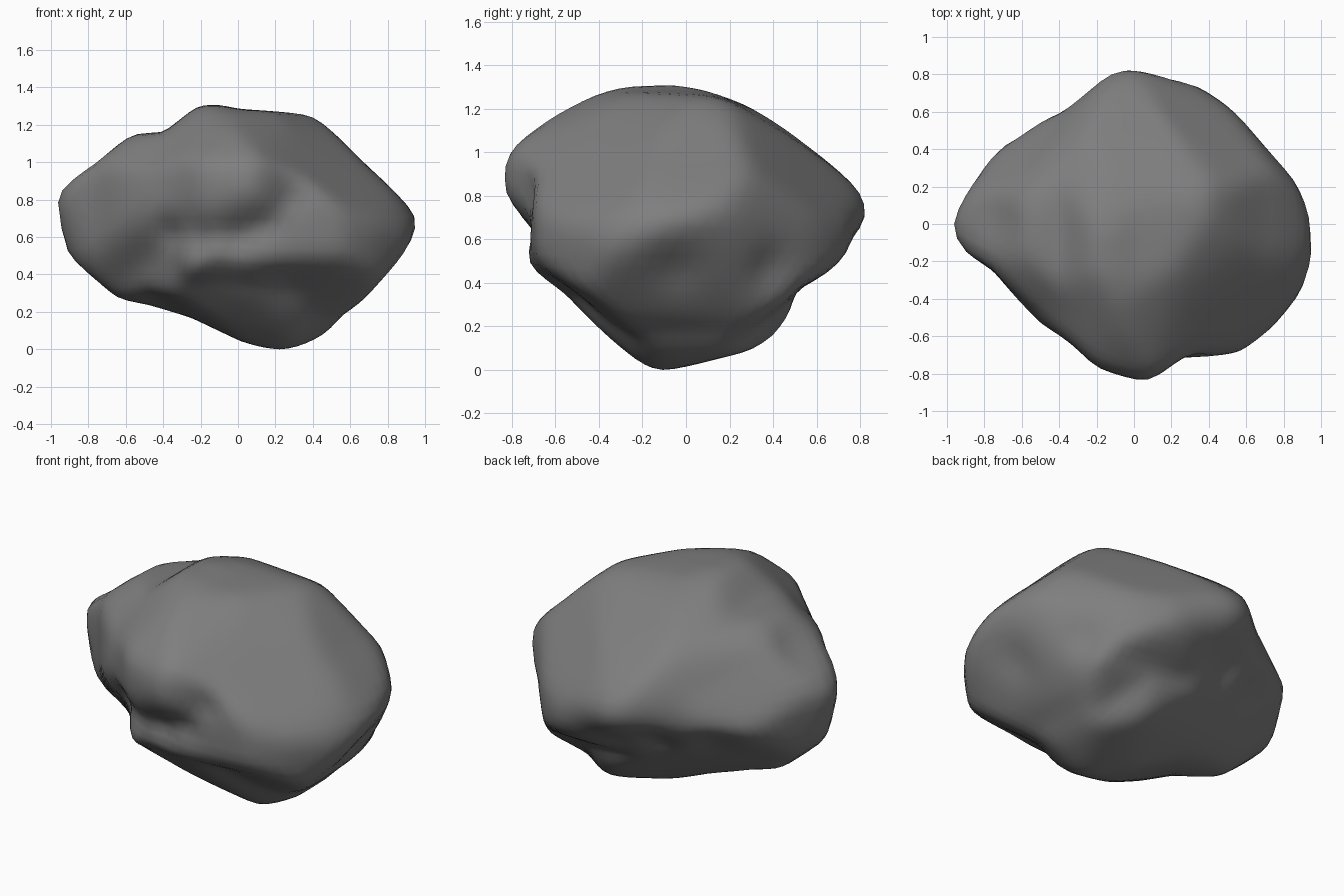
import bpy
import bmesh
import math
from mathutils import Vector

cube = bpy.data.objects.get("Cube")
if cube:
    bpy.data.objects.remove(cube, do_unlink=True)

CENTRE = Vector((0, 0, 0.67))

# Outlines of the boulder, each lying in a plane through its centre
FRONT = [(-1.02, .82), (-.98, .91), (-.87, .97), (-.78, 1.01), (-.66, 1.14), (-.54, 1.18),
         (-.4, 1.18), (-.2, 1.34), (-.1, 1.34), (0, 1.31), (.41, 1.28), (.55, 1.18), (.72, 1),
         (.83, .93), (.93, .81), (1.03, .71), (.94, .55), (.8, .4), (.7, .27), (.57, .21),
         (.48, .11), (.33, .03), (.22, 0), (.02, .06), (-.25, .19), (-.48, .26), (-.67, .29),
         (-.84, .42), (-.96, .53), (-1.01, .68)]
SIDE = [(-.86, .87), (-.83, 1.02), (-.77, 1.11), (-.62, 1.21), (-.45, 1.29), (-.28, 1.33),
        (-.06, 1.34), (.08, 1.31), (.3, 1.24), (.5, 1.13), (.65, 1.01), (.79, .86), (.85, .76),
        (.82, .63), (.72, .48), (.51, .39), (.47, .27), (.41, .17), (.3, .11), (-.14, 0),
        (-.4, .13), (-.55, .36), (-.73, .49), (-.73, .67)]
PLAN = [(-1.03, -.06), (-.91, .22), (-.71, .47), (-.62, .53), (-.39, .6), (-.14, .81),
        (-.03, .86), (.34, .74), (.6, .58), (.9, .22), (1.01, .03), (1.01, -.1), (.96, -.26),
        (.9, -.4), (.77, -.55), (.56, -.69), (.25, -.73), (.06, -.86), (-.2, -.77),
        (-.33, -.65), (-.5, -.55), (-.78, -.22), (-.88, -.19)]
SLANT_A = [(-.85, .36), (-.83, .43), (-.6, .53), (-.47, .63), (.07, .66), (.46, .5), (.78, .15),
           (.86, -.1), (.72, -.4), (.34, -.68), (.12, -.72), (-.28, -.52), (-.55, -.37),
           (-.6, -.15), (-.72, -.04), (-.82, .08)]
SLANT_B = [(-.86, .22), (-.83, .31), (-.59, .48), (-.39, .62), (-.02, .7), (.37, .7), (.63, .55),
           (.74, .3), (.85, -.09), (.76, -.38), (.51, -.53), (-.43, -.55), (-.53, -.4),
           (-.77, -.29)]
SLANT_C = [(-.95, .01), (-.94, .12), (-.78, .39), (-.35, .66), (-.21, .7), (.41, .56),
           (.55, .47), (.65, .26), (.84, -.02), (.77, -.41), (.54, -.53), (.25, -.52),
           (-.13, -.6), (-.35, -.58), (-.51, -.41), (-.9, -.23)]


def outline(points, azimuth, elevation, lift=0.0):
    """Right axis, up axis and centred points of an outline facing a direction."""
    a, e = math.radians(azimuth), math.radians(elevation)
    facing = Vector((math.sin(a) * math.cos(e), -math.cos(a) * math.cos(e), math.sin(e)))
    right = Vector((math.cos(a), math.sin(a), 0))
    return right, facing.cross(right), [Vector((u, v - lift)) for u, v in points]


OUTLINES = [
    outline(FRONT, 0, 0, CENTRE.z),
    outline(SIDE, 90, 0, CENTRE.z),
    outline(PLAN, 0, 90),
    outline(SLANT_A, 35, 30),
    outline(SLANT_B, 215, 30),
    outline(SLANT_C, 145, -27),
]

# Broken faces: outward direction and distance from the centre
FACETS = [(Vector(n).normalized(), d) for n, d in [
    ((-.35, .62, -.7), .53),    # undercut below the back rim
    ((.12, -.67, -.74), .67),   # undercut below the front
    ((-.45, -.55, -.7), .68),   # undercut at the front right
    ((.8, .15, -.58), .77),     # undercut at the left end
    ((-.45, -.45, .77), .72),   # shoulder over the right end
    ((.55, -.45, .7), .69),     # broad slope at the front left
    ((.45, .6, .66), .70),      # broad slope at the back left
    ((-.5, .6, .62), .70),      # broad slope at the back right
]]


def cross(a, b):
    return a.x * b.y - a.y * b.x


def reach(direction, right, up, points):
    """Distance along the direction to the wall raised on an outline."""
    d = Vector((direction.dot(right), direction.dot(up)))
    best = 0.0
    for a, b in zip(points, points[1:] + points[:1]):
        edge = b - a
        k = cross(d, edge)
        if abs(k) < 1e-7:
            continue
        t, s = cross(a, edge) / k, cross(a, d) / k
        if t > 0 and -1e-5 <= s <= 1 + 1e-5:
            best = max(best, t)
    return best or 50.0


# Weathered hollows (negative) and swellings: position, amount, width
MARKS = [(Vector(p) - CENTRE, amount, width) for p, amount, width in [
    # groove winding across the front
    ((-.42, -.6, .67), -.04, .1), ((-.2, -.75, .61), -.06, .09), ((0, -.78, .61), -.06, .09),
    ((.16, -.76, .7), -.05, .08), ((.3, -.72, .83), -.04, .08),
    # swelling below the groove
    ((-.28, -.65, .48), .03, .1),
    # hollows beside the right shoulder
    ((-.5, -.5, 1.0), -.03, .18), ((-.68, .05, 1.08), -.02, .12),
    # scoops under the front and the left end
    ((.3, -.55, .33), -.03, .15), ((.88, -.05, .48), -.04, .12), ((.75, .42, .47), -.04, .11),
    # recess under the back rim
    ((.05, .65, .53), -.06, .13), ((-.2, .6, .55), -.06, .13), ((-.5, .45, .58), -.04, .13),
]]


def boulder_point(direction):
    """Blend the outline walls and broken faces softly, then press in the marks."""
    power = 45
    limits = [reach(direction, *o) for o in OUTLINES]
    limits += [d / direction.dot(n) for n, d in FACETS if direction.dot(n) > 0.05]
    radius = sum(r ** -power for r in limits) ** (-1 / power)
    for place, amount, width in MARKS:
        gap = (direction - place.normalized()).length * place.length
        radius += amount * math.exp(-(gap / width) ** 2)
    return CENTRE + direction * radius


# Boulder body
bm = bmesh.new()
bmesh.ops.create_icosphere(bm, subdivisions=5, radius=1)
for v in bm.verts:
    v.co = boulder_point(v.co.normalized())
bmesh.ops.smooth_vert(bm, verts=bm.verts, factor=0.5,
                      use_axis_x=True, use_axis_y=True, use_axis_z=True)

# Rest the boulder on the ground
ground = min(v.co.z for v in bm.verts)
bmesh.ops.translate(bm, verts=bm.verts, vec=(0, 0, -ground))
for f in bm.faces:
    f.smooth = True
mesh = bpy.data.meshes.new("boulder")
bm.to_mesh(mesh)
bm.free()
boulder = bpy.data.objects.new("boulder", mesh)
bpy.context.collection.objects.link(boulder)

# Stone colour
stone = bpy.data.materials.new("stone grey")
stone.use_nodes = True
grey = (0.21, 0.21, 0.21, 1)
stone.diffuse_color = grey
bsdf = next(n for n in stone.node_tree.nodes if n.type == 'BSDF_PRINCIPLED')
bsdf.inputs["Base Color"].default_value = grey
bsdf.inputs["Roughness"].default_value = 0.9
mesh.materials.append(stone)
